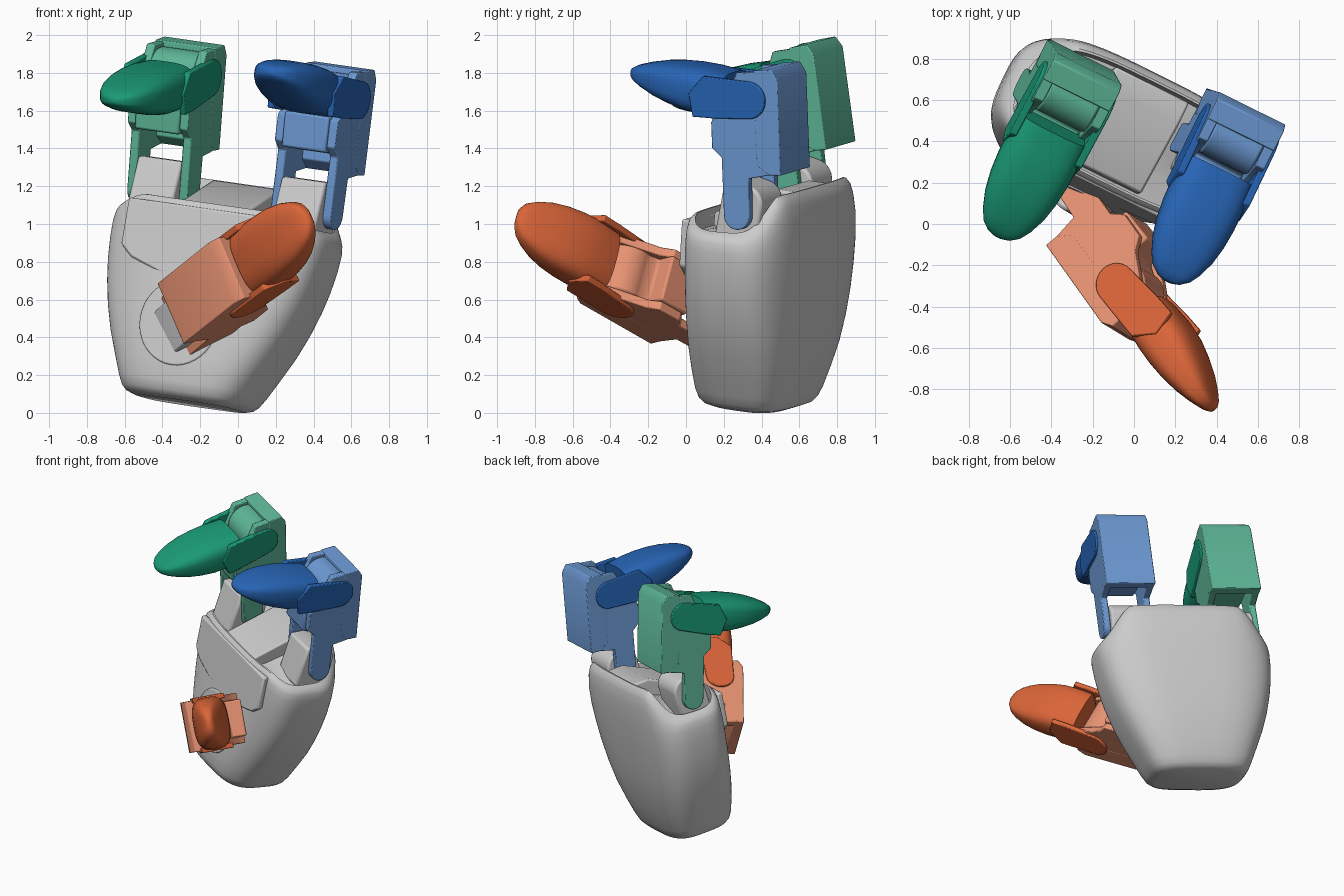
import bpy, bmesh
from math import cos, sin, pi
from mathutils import Vector, Matrix

if "Cube" in bpy.data.objects:
    bpy.data.objects.remove(bpy.data.objects["Cube"])


def frame(origin, x, y, z):
    m = Matrix((x, y, z)).transposed().to_4x4()
    m.translation = origin
    return m


def material(name, rgb):
    m = bpy.data.materials.new(name)
    m.diffuse_color = (*rgb, 1)
    m.use_nodes = True
    m.node_tree.nodes["Principled BSDF"].inputs["Base Color"].default_value = m.diffuse_color
    return m


def finish(name, bm, mat=None, bevel=0.0, angle=35):
    bmesh.ops.recalc_face_normals(bm, faces=bm.faces)
    me = bpy.data.meshes.new(name)
    bm.to_mesh(me)
    bm.free()
    ob = bpy.data.objects.new(name, me)
    bpy.context.collection.objects.link(ob)
    if mat:
        me.materials.append(mat)
    if bevel:
        b = ob.modifiers.new("bevel", 'BEVEL')
        b.width, b.segments, b.limit_method, b.angle_limit = bevel, 2, 'ANGLE', 0.6
    bpy.ops.object.select_all(action='DESELECT')
    ob.select_set(True)
    bpy.context.view_layer.objects.active = ob
    bpy.ops.object.shade_smooth_by_angle(angle=angle * pi / 180)
    return ob


def prism(name, outline, x0, x1, m, mat=None, bevel=0.006):
    """Outline in local y,z pushed along local x."""
    bm = bmesh.new()
    ends = [[bm.verts.new(m @ Vector((x, y, z))) for y, z in outline] for x in (x0, x1)]
    bm.faces.new(ends[0])
    bm.faces.new(ends[1])
    n = len(outline)
    for i in range(n):
        j = (i + 1) % n
        bm.faces.new((ends[0][i], ends[0][j], ends[1][j], ends[1][i]))
    return finish(name, bm, mat, bevel)


def loft(name, rings, mat=None, angle=35):
    bm = bmesh.new()
    vs = [[bm.verts.new(p) for p in r] for r in rings]
    n = len(vs[0])
    for a, b in zip(vs, vs[1:]):
        for i in range(n):
            j = (i + 1) % n
            bm.faces.new((a[i], a[j], b[j], b[i]))
    bm.faces.new(vs[0])
    bm.faces.new(vs[-1])
    return finish(name, bm, mat, 0, angle)


def arc(cy, cz, r, a0, a1, n=12):
    return [(cy + r * cos((a0 + (a1 - a0) * i / n) * pi / 180),
             cz + r * sin((a0 + (a1 - a0) * i / n) * pi / 180)) for i in range(n + 1)]


def spow(v, p):
    return (1 if v >= 0 else -1) * abs(v) ** p


def smooth(t):
    t = min(1, max(0, t))
    return t * t * (3 - 2 * t)


# palm axes: U across, V to the back, W up
W = Vector((0.17, 0.06, 0.98)).normalized()
U = Vector((0.89, -0.44, -0.127))
U = (U - W * U.dot(W)).normalized()
V = W.cross(U)
O = Vector((-0.225, 0.392, 0.043))
PALM = frame(O, U, V, W)


# palm shell: rounded-rectangle rings, higher at the back, lower at the sides
def top_height(u, v):
    c = 1 - smooth((abs(u) - 0.38) / 0.24)
    return 0.985 + c * (0.065 + 0.165 * smooth((v + 0.3) / 0.6))


def palm_ring(h, a, vf, vb, drop=0.0):
    pts = []
    for i in range(80):
        t = 2 * pi * i / 80
        u = a * spow(cos(t), 2 / 3.4)
        v = (vf if sin(t) < 0 else vb) * spow(sin(t), 2 / 3.4)
        z = h * (1 + (top_height(u, v) - 1) * h * h) - drop
        pts.append(PALM @ Vector((u + (h - .6) * .05, v, z)))
    return pts


rings = [palm_ring(*r) for r in (
    (0, .29, .21, .17), (.015, .33, .26, .205), (.04, .355, .285, .225), (.09, .382, .3, .245),
    (.2, .435, .308, .272), (.32, .492, .31, .297), (.45, .542, .308, .312), (.58, .58, .305, .32),
    (.7, .605, .303, .323), (.82, .62, .302, .322), (.91, .625, .3, .314), (.96, .62, .297, .3),
    (.985, .61, .29, .285), (1, .59, .275, .262))]
for s in (.96, .95, .5):
    rings.append(palm_ring(1, .59 * s, .275 * s, .262 * s, 0 if s == .96 else .1))
loft("palm", rings)
# raised deck between the two upper fingers
prism("palm_deck", [(-.24, .85), (-.24, 1.03), (.12, 1.2), (.24, 1.2), (.24, .85)],
      -.19, .21, PALM, bevel=.012)

# front cover panel and thumb socket ring
FRONT = frame(O, V, U, W)
prism("palm_front_panel", [(-.45, 1.02), (.47, 1.02), (.47, .77), (.4, .71), (.2, .65), (-.2, .65),
                           (-.38, .71), (-.45, .77)], -.303, -.26, FRONT, bevel=.012)
prism("thumb_socket", arc(-.03, .4, .23, 0, 351, 39), -.313, -.2, FRONT, bevel=.008)


def knuckle(name, m):
    prism(name, [(-.15, -.14), (.1, -.14)] + arc(.02, .06, .1, 0, 80, 8)
          + [(-.02, .17), (-.11, .16)], -.13, .13, m, bevel=.015)


def finger(name, origin, a, f, tipdir, light, dark, length=1.0):
    f = f.normalized()
    a = (a - f * a.dot(f)).normalized()
    b = f.cross(a)
    m = frame(origin, a, b, f)
    # lower link: two cheeks pivoting on the knuckle, body between with a barrel, flat back
    cheek = arc(0, 0, .075, 180, 360) + [
        (.08, .2), (.2, .22), (.26, .22), (.26, .73), (.235, .775), (.03, .765),
        (-.07, .55), (-.13, .5), (-.13, .36), (-.075, .31)]
    for side, s in (("left", -1), ("right", 1)):
        prism(f"{name}_cheek_{side}", cheek, s * .13, s * .179, m, light)
    body = [(-.14, .33), (.25, .31), (.25, .74), (.23, .77)] + arc(.1, .62, .13, 75, 200) + \
           [(-.04, .52), (-.15, .52)]
    prism(f"{name}_body", body, -.131, .131, m, light, .012)
    prism(f"{name}_back", [(.13, .27), (.2, .22), (.27, .22), (.27, .73), (.235, .785), (.13, .777)],
          -.18, .18, m, light)

    # fingertip: yoke plates and a smooth tapering pad
    tipdir = (tipdir - a * tipdir.dot(a)).normalized()
    n = tipdir.cross(a)
    tm = frame(origin + f * .62 + b * .1, a, -tipdir, n)
    plate = arc(0, 0, .1, 90, -90) + [(-.2, -.118), (-.32, -.122), (-.35, 0), (-.27, .1)]
    for side, s in (("left", -1), ("right", 1)):
        prism(f"{name}_yoke_{side}", plate, s * .16, s * .196, tm, dark)
    rings = []
    for d, w, hi, lo in ((.17, .18, .112, -.12), (.3, .188, .13, -.125), (.4, .187, .135, -.115),
                         (.5, .178, .132, -.09), (.59, .16, .122, -.06), (.67, .13, .105, -.025),
                         (.72, .1, .09, 0), (.752, .06, .073, .018), (.765, .02, .055, .035)):
        c, r = (hi + lo) / 2, (hi - lo) / 2
        rings.append([tm @ Vector((w * spow(cos(t), .65), -d * length, c + r * spow(sin(t), .65)))
                      for t in (2 * pi * i / 40 for i in range(40))])
    loft(f"{name}_tip", rings, dark, 40)
    return m


blue = (material("light_blue", (.15, .32, .65)), material("blue", (.02, .13, .47)))
green = (material("light_green", (.11, .47, .31)), material("green", (.01, .32, .18)))
orange = (material("light_orange", (.80, .29, .17)), material("orange", (.70, .13, .04)))

# two upper fingers on knuckles
for name, p, flex, lift, mats, length in (
        ("right_finger", Vector((.365, .345, 1.065)), .11, -.02, blue, 1.01),
        ("left_finger", Vector((-.395, .61, 1.175)), .22, -.40, green, 1.02)):
    finger(name, p, U, W - V * flex, -V + W * lift, *mats, length=length)
    knuckle(name + "_knuckle", frame(p, U, V, W))

# thumb on the palm front
thumb = finger("thumb", Vector((-.27, .19, .475)), Vector((-.41, .27, .87)),
               Vector((.525, -.735, .42)), Vector((.45, -.56, .37)), *orange, length=.99)
knuckle("thumb_knuckle", thumb)
